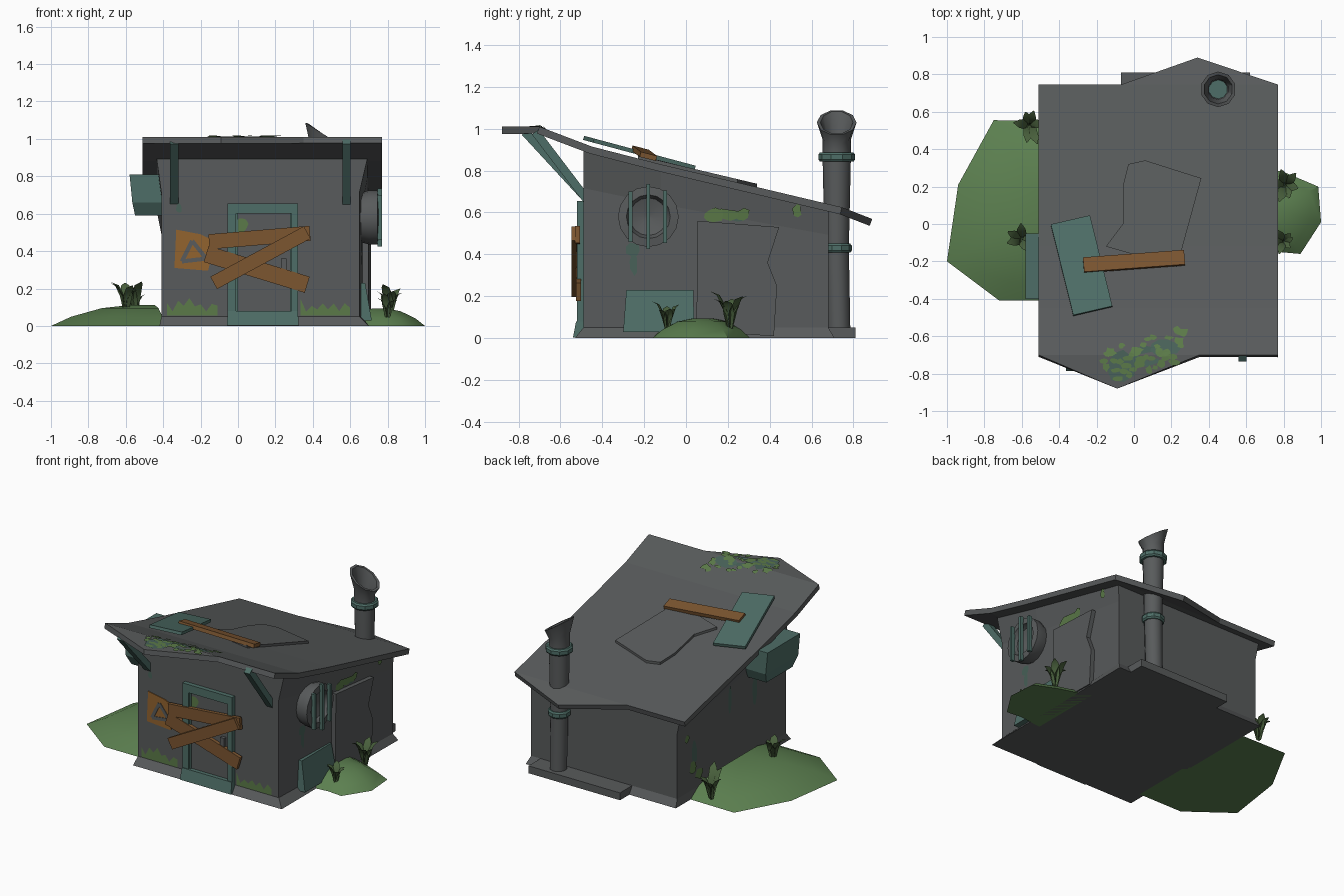
import bpy, bmesh, math, random
from mathutils import Vector

if "Cube" in bpy.data.objects:
    bpy.data.objects.remove(bpy.data.objects["Cube"])

random.seed(4)

def material(name, c):
    m = bpy.data.materials.new(name)
    m.diffuse_color = (*c, 1)
    m.use_nodes = True
    m.node_tree.nodes["Principled BSDF"].inputs["Base Color"].default_value = m.diffuse_color
    return m

GREY = material("dark_metal", (.098, .104, .106))
TEAL = material("teal_metal", (.076, .155, .135))
WOOD = material("brown_wood", (.20, .092, .030))
ORANGE = material("orange_paint", (.29, .125, .028))
GRASS = material("grass", (.107, .215, .080))
LEAF = material("leaf", (.065, .115, .045))
MOSS = material("moss", (.105, .195, .065))
STAIN = material("teal_stain", (.065, .120, .098))

def make(name, verts, faces, mat, smooth=False, fix=True):
    me = bpy.data.meshes.new(name)
    me.from_pydata([tuple(v) for v in verts], [], faces)
    if fix:
        bm = bmesh.new()
        bm.from_mesh(me)
        bmesh.ops.recalc_face_normals(bm, faces=bm.faces)
        bm.to_mesh(me)
        bm.free()
    me.materials.append(mat)
    ob = bpy.data.objects.new(name, me)
    bpy.context.collection.objects.link(ob)
    if smooth:
        bpy.ops.object.select_all(action='DESELECT')
        ob.select_set(True)
        bpy.context.view_layer.objects.active = ob
        bpy.ops.object.shade_smooth_by_angle(angle=math.radians(40))
    return ob

def loft(name, rings, mat, smooth=False):
    n = len(rings[0])
    faces = [[i*n+j, i*n+(j+1) % n, (i+1)*n+(j+1) % n, (i+1)*n+j]
             for i in range(len(rings)-1) for j in range(n)]
    faces += [list(range(n)), list(range((len(rings)-1)*n, len(rings)*n))]
    return make(name, [p for r in rings for p in r], faces, mat, smooth)

def rect(x0, x1, y0, y1, z):
    return [(x0, y0, z), (x1, y0, z), (x1, y1, z), (x0, y1, z)]

def box(name, x0, x1, y0, y1, z0, z1, mat):
    return loft(name, [rect(x0, x1, y0, y1, z0), rect(x0, x1, y0, y1, z1)], mat)

def beam(name, a, b, w, t, mat, side):
    """Board from a to b; w is the width along 'side', t the thickness."""
    a, b = Vector(a), Vector(b)
    d = (b-a).normalized()
    s = Vector(side)
    s = (s - d*s.dot(d)).normalized()
    n = d.cross(s)
    return loft(name, [[p+s*i*w/2+n*j*t/2 for i, j in ((-1, -1), (1, -1), (1, 1), (-1, 1))]
                       for p in (a, b)], mat)

# Surfaces of the building: u, v on the surface, d outward
ROOF = [(-.9, 1.01), (-.70, 1.01), (-.45, .915), (-.12, .83), (.745, .625), (.9, .565)]

def roof_z(y):
    for (y0, z0), (y1, z1) in zip(ROOF, ROOF[1:]):
        if y <= y1:
            return z0 + (z1-z0)*(y-y0)/(y1-y0)
    return ROOF[-1][1]

def flare(y, z):
    return max(0, z-.77*roof_z(y)) / (.23*roof_z(y))

def right_x(y, z):
    base = .65 + .04*(y+.49)/1.17
    return base + (.70-base)*flare(y, z)

def left_x(y, z):
    return -.41 - .03*flare(y, z)

def front(u, v, d): return (u, -.49-d, v)
def right(u, v, d): return (right_x(u, v)+d, u, v)
def left(u, v, d): return (left_x(-u, v)-d, -u, v)
def roof(u, v, d): return (u, v, roof_z(v)+d)

def plate(name, pts, surf, d0, d1, mat):
    return loft(name, [[surf(u, v, d) for u, v in pts] for d in (d0, d1)], mat)

def blobs(name, surf, spots, mat, d=.005):
    """Irregular painted patches: (u, v, half width, half height)."""
    verts, faces = [], []
    for u, v, a, b in spots:
        faces.append(list(range(len(verts), len(verts)+9)))
        for k in range(9):
            t, r = math.tau*k/9, random.uniform(.7, 1.15)
            verts.append(surf(u+a*r*math.cos(t), v+b*r*math.sin(t), d))
    make(name, verts, faces, mat, fix=False)

# Walls with flared foot and flared top
ys = (-.49, -.12, .68)
def wall_ring(fz):
    pts = [(1, y) for y in ys] + [(0, y) for y in reversed(ys)]
    return [((right_x if s else left_x)(y, fz(y)), y, fz(y)) for s, y in pts]
foot = [(.70, -.53, 0), (.70, -.12, 0), (.71, .71, 0), (-.42, .71, 0), (-.42, -.12, 0), (-.42, -.53, 0)]
loft("walls", [foot, wall_ring(lambda y: .05), wall_ring(lambda y: .77*roof_z(y)),
               wall_ring(lambda y: roof_z(y)-.02)], GREY)
box("pipe_pad", -.07, .62, .55, .81, 0, .05, GREY)

# Roof sheet with a peak at each end
rv, rf = [(-.09, -.88), (.35, -.70), (.34, .89), (-.07, .745)], []
for y in (-.70, -.45, -.12, .745):
    rv += [(-.51, y), (.77, y)]
rf = [[4, 0, 1], [4, 1, 5, 7, 6], [6, 7, 9, 8], [8, 9, 11, 3, 10], [3, 11, 2]]
ro = make("roof", [roof(x, y, 0) for x, y in rv], rf, GREY, fix=False)
sol = ro.modifiers.new("thickness", 'SOLIDIFY')
sol.thickness, sol.offset = .035, -1

# Roof patches
plate("roof_patch", [(.06, .34), (-.03, .32), (-.06, .2), (-.06, 0), (-.15, -.12), (.23, -.23), (.26, -.12), (.36, .245)],
      roof, -.005, .016, GREY)
beam("roof_teal_sheet", (-.34, .02, .82), (-.22, -.465, .95), .215, .02, TEAL, (1, 0, 0))
beam("roof_plank", (-.27, -.22, .898), (.27, -.18, .868), .08, .025, WOOD, (0, 1, -.26))
blobs("roof_stain", roof, [(-.07, -.75, .09, .09), (.05, -.70, .1, .06), (.17, -.66, .08, .05)], STAIN, .004)
blobs("roof_moss", roof, [(x, -.72+.28*x+random.uniform(-.09, .09), random.uniform(.015, .035), random.uniform(.012, .025))
                          for x in [-.16+.0105*i for i in range(41)]], MOSS, .007)

# Eave struts
beam("strut_left", (-.34, -.77, .985), (-.34, -.47, .66), .045, .04, TEAL, (1, 0, 0))
beam("strut_right", (.58, -.72, .985), (.58, -.45, .63), .045, .04, TEAL, (1, 0, 0))

# Door with frame
plate("door", [(0, .05), (.29, .05), (.29, .61), (0, .61)], front, -.01, .008, GREY)
for n, x0, x1, z0, z1 in (("left", -.055, -.01, .05, .655), ("right", .285, .32, .05, .655), ("top", -.01, .285, .60, .655)):
    box("door_frame_"+n, x0, x1, -.52, -.47, z0, z1, TEAL)
loft("door_sill", [rect(-.06, .325, -.54, -.45, .003), rect(-.055, .32, -.525, -.45, .08)], TEAL)
for n, x0, x1, z0, z1 in (("left", -.01, .0, .08, .6), ("right", .277, .285, .08, .6)):
    box("door_lip_"+n, x0, x1, -.508, -.48, z0, z1, TEAL)
box("door_handle", .23, .26, -.52, -.49, .30, .36, GREY)

# Boards nailed over the door
for i, (a, b, w, y) in enumerate((((-.17, .385), (.37, .22), .09, -.513), ((-.155, .45), (.385, .495), .08, -.518),
                                  ((-.13, .23), (.37, .50), .075, -.536))):
    beam("door_board_%d" % i, (a[0], y, a[1]), (b[0], y, b[1]), w, .024, WOOD, (0, 0, 1))

# Warning sign: orange sheet with a triangle outline
plate("sign", [(-.34, .31), (-.16, .295), (-.12, .46), (-.17, .475), (-.20, .49), (-.33, .515)], front, 0, .006, ORANGE)
tri = [(-.30, .345), (-.17, .36), (-.245, .455)]
for i in range(3):
    (a, b), (c, d) = tri[i], tri[(i+1) % 3]
    beam("sign_triangle_%d" % i, (a, -.497, b), (c, -.497, d), .022, .005, GREY, (0, 0, 1))

# Round barred window on the right wall
def disc(x, r): return [(x, -.18+r*math.cos(math.tau*k/16), .58+r*math.sin(math.tau*k/16)) for k in range(16)]
loft("round_window", [disc(x, r) for x, r in ((.62, .12), (.70, .145), (.745, .145), (.75, .105), (.715, .09), (.69, .01))],
     GREY, True)
for i, (y, h) in enumerate(((-.265, .12), (-.18, .155), (-.10, .125))):
    box("window_bar_%d" % i, .745, .77, y-.009, y+.009, .58-h, .58+h, TEAL)

# Sheets leaning on the right wall
plate("wall_patch", [(.05, .03), (.42, .01), (.435, .25), (.39, .36), (.445, .53), (.055, .56)], right, -.01, .03, GREY)
loft("wall_teal_sheet", [rect(.66, .715, -.30, .04, .03), rect(.64, .68, -.285, .035, .23)], TEAL)

# Vent box on the left wall
loft("vent_box", [rect(-.55, -.40, -.36, -.08, .59), rect(-.565, -.40, -.40, -.05, .66), rect(-.58, -.40, -.40, -.05, .81)], TEAL)

# Chimney pipe, with slanted flared mouth and collars
def circ(z, r, x=.45, y=.72, tilt=0):
    return [(x+r*math.cos(a), y+r*math.sin(a), z-tilt*math.cos(a)) for a in [math.tau*(k+.5)/10 for k in range(10)]]
loft("chimney", [circ(.04, .055, y=.73), circ(.43, .058), circ(.88, .068), circ(.95, .068, tilt=.02),
                 circ(1.03, .095, tilt=.06), circ(1.03, .078, tilt=.055), circ(.95, .055, tilt=.02), circ(.88, .05)], GREY, True)
for n, z, r in (("lower", .43, .072), ("upper", .865, .088)):
    loft("chimney_collar_"+n, [circ(z-.022, r-.008), circ(z-.012, r), circ(z+.012, r), circ(z+.022, r-.008)], TEAL)

# Grassy mounds
def mound(name, c, h, outline):
    loft(name, [[(c[0]+(x-c[0])*t, c[1]+(y-c[1])*t, h*(1-t**2.5)) for x, y in outline]
                for t in (1, .8, .5, .2)], GRASS, True)
mound("mound_left", (-.46, .08), .115, [(-.39, .55), (-.75, .555), (-.94, .21), (-1, -.20), (-.72, -.41), (-.39, -.41)])
mound("mound_right", (.74, .08), .095, [(.62, -.17), (.78, -.15), (.89, -.16), (1, .01), (.985, .20), (.82, .27), (.62, .33)])

# Tufts of curved blades
def tuft(name, x, y, z, n, size, width=.028):
    verts, faces = [], []
    for i in range(n):
        a = math.tau*i/n + random.uniform(-.4, .4)
        s, b = size*random.uniform(.7, 1.1), len(verts)
        out, side = Vector((math.cos(a), math.sin(a), 0)), Vector((-math.sin(a), math.cos(a), 0))
        for r, h, w in ((.05, -.1, .5), (.2, .5, 1), (.5, .9, .8), (.8, 1, .1)):
            p = Vector((x, y, z)) + out*s*r*.75 + Vector((0, 0, h*s))
            verts += [p-side*w*width, p-out*w*width*.4-Vector((0, 0, w*.008)), p+side*w*width]
        faces += [[b+3*k+j, b+3*k+j+1, b+3*k+j+4, b+3*k+j+3] for k in range(3) for j in range(2)]
    make(name, verts, faces, LEAF, True, fix=False)
tuft("tuft_left_back", -.56, .53, .05, 6, .17)
tuft("tuft_left_front", -.60, -.08, .09, 5, .13)
tuft("tuft_right_front", .80, -.09, .05, 6, .12, .022)
tuft("tuft_right_back", .81, .21, .06, 6, .15)

# Moss along the foot of the front wall, with a ragged top
def ragged(name, x0, x1, surf, z0, h):
    n = 9
    top = [(x1-(x1-x0)*k/n, z0+h*(random.uniform(.45, 1) if k % 2 else random.uniform(.2, .5))) for k in range(n+1)]
    make(name, [surf(u, v, .006) for u, v in [(x0, z0), (x1, z0)]+top], [list(range(n+3))], MOSS, fix=False)
ragged("front_moss_left", -.38, -.11, front, .055, .11)
ragged("front_moss_right", .335, .60, front, .055, .10)
blobs("door_moss", front, [(.02, .545, .035, .04), (.005, .51, .02, .03)], MOSS, .012)
blobs("front_stain", front, [(-.315, .63, .018, .03)], STAIN)

# Moss and stains on the side walls
blobs("right_moss", right, [(.13, .585, .05, .035), (.2, .59, .06, .03), (.27, .59, .04, .03), (.53, .61, .025, .03)], MOSS)
blobs("right_stain", right, [(-.25, .42, .035, .045), (-.25, .35, .018, .05), (.24, .575, .05, .02)], STAIN, .004)
blobs("left_moss", left, [(-.52, .2, .04, .05), (-.45, .14, .05, .04), (-.58, .42, .025, .03)], MOSS)
blobs("left_stain", left, [(-.5, .3, .03, .09), (-.12, .5, .02, .1), (.15, .48, .03, .1)], STAIN, .004)
